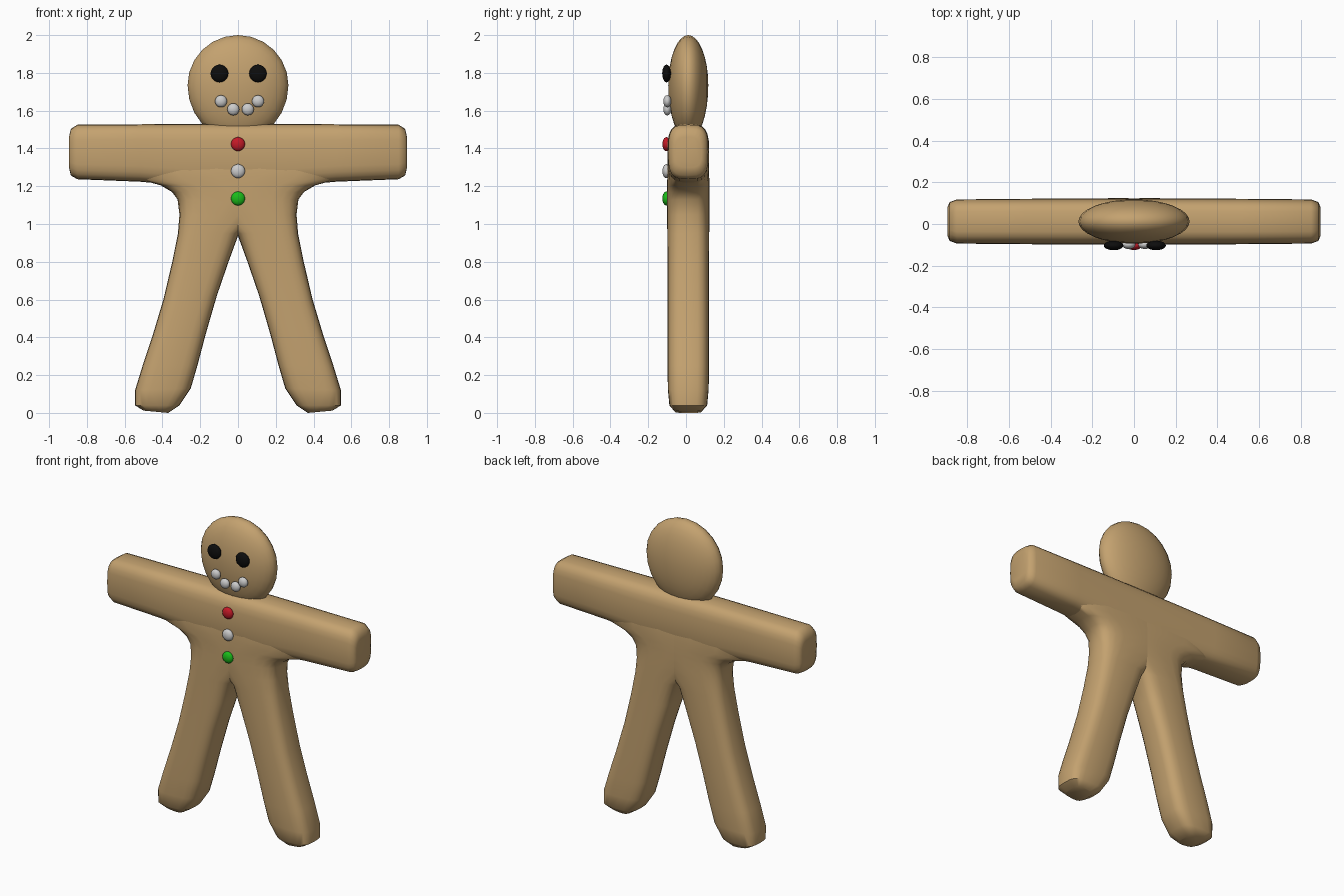
import bpy, bmesh
from math import cos, sin, pi, copysign, radians

if "Cube" in bpy.data.objects:
    bpy.data.objects.remove(bpy.data.objects["Cube"])


def material(name, rgb):
    m = bpy.data.materials.new(name)
    m.diffuse_color = (*rgb, 1)
    m.use_nodes = True
    m.node_tree.nodes["Principled BSDF"].inputs["Base Color"].default_value = m.diffuse_color
    return m


DOUGH = material("dough", (0.55, 0.36, 0.16))
BLACK = material("black", (0.004, 0.004, 0.004))
RED = material("red", (0.55, 0.01, 0.02))
GREEN = material("green", (0.01, 0.5, 0.01))
YC = 0.012      # middle of the dough in y
SIDES = 24
POWER = 2 / 3.4  # rounded-rectangle cross-section


def finish(bm, name, mat, angle=50):
    bmesh.ops.recalc_face_normals(bm, faces=bm.faces)
    me = bpy.data.meshes.new(name)
    bm.to_mesh(me)
    bm.free()
    ob = bpy.data.objects.new(name, me)
    bpy.context.collection.objects.link(ob)
    if mat:
        me.materials.append(mat)
    bpy.ops.object.select_all(action='DESELECT')
    bpy.context.view_layer.objects.active = ob
    ob.select_set(True)
    bpy.ops.object.shade_smooth_by_angle(angle=radians(angle))
    return ob


def spow(v):
    return copysign(abs(v) ** POWER, v)


def loft(name, stations, side=1):
    """Each station: two opposite outline points in xz, and the half depth."""
    bm = bmesh.new()
    rings = []
    for px, pz, qx, qz, d in stations:
        ring = []
        for k in range(SIDES):
            a = 2 * pi * k / SIDES
            u, v = spow(cos(a)) / 2, spow(sin(a))
            x = (px + qx) / 2 + (px - qx) * u
            z = (pz + qz) / 2 + (pz - qz) * u
            ring.append(bm.verts.new((side * x, YC + d * v, z)))
        rings.append(ring)
    for r, s in zip(rings, rings[1:]):
        for k in range(SIDES):
            n = (k + 1) % SIDES
            bm.faces.new((r[k], r[n], s[n], s[k]))
    bm.faces.new(rings[0])
    bm.faces.new(rings[-1])
    return finish(bm, name, DOUGH)


def ball(name, loc, size, mat, seg=20, rings=12, low=1.0):
    """Flattened ball with its pole towards the front."""
    bm = bmesh.new()
    bmesh.ops.create_uvsphere(bm, u_segments=seg, v_segments=rings, radius=1)
    for v in bm.verts:
        x, y, z = v.co
        v.co = (x * size[0], z * size[1], y * size[2] * (low if y < 0 else 1))
    ob = finish(bm, name, mat)
    ob.location = loc
    return ob


# Leg and torso half: outer point, inner point, half depth, foot to chest
leg = [
    (0.50, 0.012, 0.37, 0.0, 0.070),
    (0.545, 0.04, 0.31, 0.04, 0.100),
    (0.545, 0.12, 0.25, 0.13, 0.108),
    (0.505, 0.25, 0.215, 0.25, 0.110),
    (0.455, 0.40, 0.17, 0.42, 0.110),
    (0.395, 0.60, 0.112, 0.62, 0.110),
    (0.348, 0.80, 0.05, 0.80, 0.110),
    (0.318, 0.95, -0.005, 0.95, 0.111),
    (0.31, 1.05, -0.10, 1.03, 0.112),
    (0.32, 1.13, -0.20, 1.10, 0.112),
    (0.35, 1.17, -0.25, 1.16, 0.112),
    (0.41, 1.205, -0.28, 1.21, 0.112),
    (0.52, 1.235, -0.30, 1.26, 0.111),
    (0.54, 1.35, -0.30, 1.36, 0.106),
    (0.50, 1.42, -0.30, 1.42, 0.090),
]
loft("right_leg_and_torso", leg, 1)
loft("left_leg_and_torso", leg, -1)

# Arms: one bar across the shoulders with rounded ends
arm_half = [
    (0.895, 1.46, 0.895, 1.30, 0.070),
    (0.885, 1.503, 0.885, 1.257, 0.093),
    (0.85, 1.526, 0.85, 1.237, 0.106),
    (0.52, 1.528, 0.52, 1.224, 0.109),
    (0.25, 1.53, 0.25, 1.20, 0.111),
]
arms = arm_half + [(-a, b, -c, d, e) for a, b, c, d, e in reversed(arm_half)]
loft("arms", arms)

# Head
ball("head", (0, YC, 1.735), (0.267, 0.106, 0.265), DOUGH, 24, 16, low=1.1)

# Eyes, mouth dots and buttons
for i, x in enumerate((-0.098, 0.106)):
    ball(f"eye_{i}", (x, -0.103, 1.797), (0.047, 0.023, 0.047), BLACK)
for i, (x, z) in enumerate(((-0.09, 1.65), (-0.025, 1.607), (0.052, 1.607), (0.106, 1.65))):
    ball(f"mouth_dot_{i}", (x, -0.099, z), (0.032, 0.021, 0.032), None)
for i, (z, mat) in enumerate(((1.423, RED), (1.28, None), (1.135, GREEN))):
    ball(f"button_{i}", (0, -0.104, z), (0.037, 0.021, 0.037), mat)
